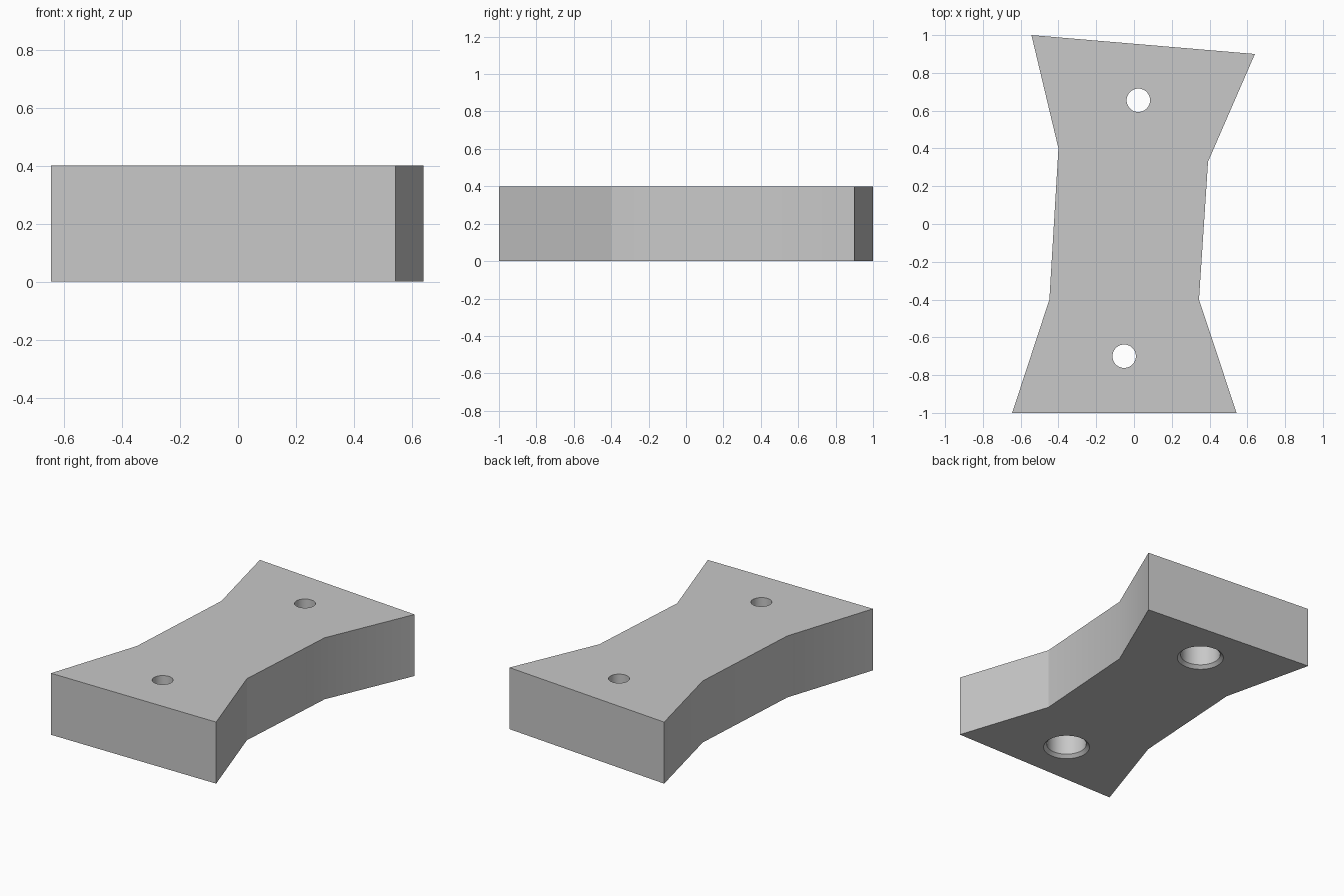
import bpy
import bmesh
from math import radians
from mathutils import Matrix, Vector

if "Cube" in bpy.data.objects:
    bpy.data.objects.remove(bpy.data.objects["Cube"])

HEIGHT = 0.4
OUTLINE = [(-0.645, -1), (0.543, -1), (0.344, -0.4), (0.392, 0.33),
           (0.64, 0.9), (-0.543, 1), (-0.4, 0.4), (-0.448, -0.4)]
HOLES = [(0.023, 0.655), (-0.052, -0.7)]
# Stepped bore, as radius and height: chamfer, wide bore, narrow hole
BORE = [(0, -0.02), (0.16, -0.02), (0.12, 0.02), (0.12, 0.2),
        (0.062, 0.2), (0.062, 0.45), (0, 0.45)]

grey = bpy.data.materials.new("light_grey")
grey.use_nodes = True
colour = (0.58, 0.58, 0.58, 1)
grey.diffuse_color = colour
grey.node_tree.nodes["Principled BSDF"].inputs["Base Color"].default_value = colour


def make_object(name, bm):
    bmesh.ops.recalc_face_normals(bm, faces=bm.faces)
    mesh = bpy.data.meshes.new(name)
    bm.to_mesh(mesh)
    bm.free()
    mesh.materials.append(grey)
    obj = bpy.data.objects.new(name, mesh)
    bpy.context.collection.objects.link(obj)
    return obj


# Waisted plate, extruded from its outline
bm = bmesh.new()
base = bm.faces.new([bm.verts.new((x, y, 0)) for x, y in OUTLINE])
top = bmesh.ops.extrude_face_region(bm, geom=[base])["geom"]
bmesh.ops.translate(bm, vec=(0, 0, HEIGHT),
                    verts=[v for v in top if isinstance(v, bmesh.types.BMVert)])
plate = make_object("waisted_plate", bm)
bpy.context.view_layer.objects.active = plate
plate.select_set(True)

# Counterbored holes, cut with a turned profile
for x, y in HOLES:
    bm = bmesh.new()
    verts = [bm.verts.new((r, 0, z)) for r, z in BORE]
    edges = [bm.edges.new(pair) for pair in zip(verts, verts[1:])]
    bmesh.ops.spin(bm, geom=verts + edges, cent=(0, 0, 0), axis=(0, 0, 1),
                   angle=radians(360), steps=48)
    bmesh.ops.remove_doubles(bm, verts=bm.verts, dist=0.0005)
    bmesh.ops.transform(bm, matrix=Matrix.Translation(Vector((x, y, 0))), verts=bm.verts)
    cutter = make_object("bore_cutter", bm)
    cutter.hide_render = True
    cut = plate.modifiers.new("bore", "BOOLEAN")
    cut.operation = "DIFFERENCE"
    cut.solver = "EXACT"
    cut.object = cutter
    bpy.ops.object.modifier_apply(modifier=cut.name)
    bpy.data.objects.remove(cutter)

# Round bore walls, crisp plate edges
bpy.ops.object.shade_smooth_by_angle(angle=radians(20))
